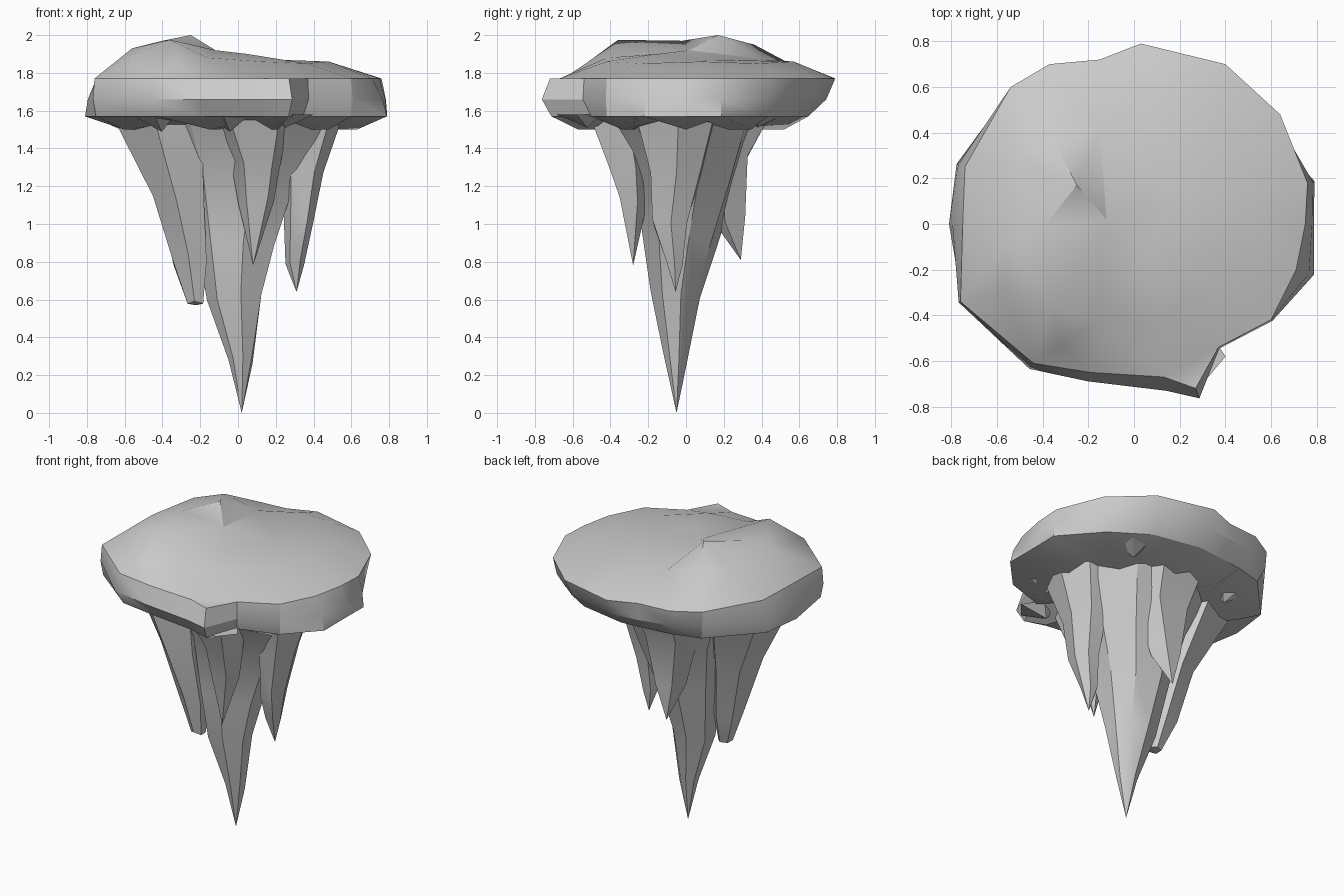
import bpy, bmesh, math, random
from mathutils import Vector
from mathutils.geometry import delaunay_2d_cdt

random.seed(4)


def finish(name, bm, angle):
    bmesh.ops.remove_doubles(bm, verts=bm.verts, dist=0.0005)
    bmesh.ops.recalc_face_normals(bm, faces=bm.faces)
    mesh = bpy.data.meshes.new(name)
    bm.to_mesh(mesh)
    bm.free()
    ob = bpy.data.objects.new(name, mesh)
    bpy.context.collection.objects.link(ob)
    bpy.ops.object.select_all(action='DESELECT')
    ob.select_set(True)
    bpy.context.view_layer.objects.active = ob
    bpy.ops.object.shade_smooth_by_angle(angle=math.radians(angle))
    return ob


def bridge(bm, a, b):
    n = len(a)
    for i in range(n):
        j = (i + 1) % n
        bm.faces.new((a[i], a[j], b[j], b[i]))


# Island rim: x, y, then outward scale of the middle and bottom edges
rim = [
    (0.75, 0.00, 1.04, 1.05), (0.76, 0.18, 1.03, 1.04), (0.64, 0.48, 0.97, 0.90),
    (0.40, 0.70, 0.94, 0.84), (0.03, 0.79, 0.94, 0.82), (-0.15, 0.72, 1.00, 0.88),
    (-0.37, 0.70, 0.96, 0.87), (-0.54, 0.60, 0.99, 0.93), (-0.74, 0.25, 1.04, 1.05),
    (-0.75, 0.00, 1.06, 1.08), (-0.76, -0.34, 1.01, 0.99), (-0.44, -0.61, 1.04, 0.97),
    (-0.19, -0.65, 1.06, 0.97), (0.13, -0.67, 1.09, 1.00), (0.27, -0.72, 1.06, 0.99),
    (0.37, -0.54, 1.01, 0.93), (0.60, -0.42, 1.01, 1.00), (0.71, -0.20, 1.08, 1.11),
]
# Low hills on the ground surface
hills = [
    (-0.25, 0.17, 2.00), (-0.36, -0.36, 1.975), (-0.56, -0.10, 1.93), (-0.40, -0.02, 1.97),
    (-0.35, 0.36, 1.95), (-0.15, 0.42, 1.87), (-0.12, 0.02, 1.92), (0.05, -0.15, 1.90),
    (0.20, 0.12, 1.87), (0.48, 0.08, 1.86), (0.08, 0.57, 1.86), (0.38, 0.38, 1.85),
    (0.36, -0.24, 1.85), (0.12, -0.42, 1.86), (-0.16, -0.42, 1.88), (-0.57, -0.28, 1.89),
    (-0.32, -0.53, 1.85), (-0.52, 0.28, 1.91),
]

# Slab: ground surface, chunky rim and creased underside
bm = bmesh.new()
n = len(rim)
ground = [(x, y, 1.77) for x, y, _, _ in rim] + hills
flat = [Vector(p[:2]) for p in ground]
edges = [(i, (i + 1) % n) for i in range(n)]
pts, _, faces, orig, _, _ = delaunay_2d_cdt(flat, edges, [], 1, 1e-5)
verts = [bm.verts.new((p.x, p.y, ground[orig[i][0]][2])) for i, p in enumerate(pts)]
for f in faces:
    bm.faces.new([verts[i] for i in f])
rings = [[], [], [], []]
for i, (x, y, m, b) in enumerate(rim):
    u = 0.66 if i % 2 else 0.80
    for ring, (s, z) in zip(rings, ((1, 1.77), (m, 1.66), (b, 1.57), (b * u, 1.50 + 0.045 * (i % 2)))):
        ring.append(bm.verts.new((x * s, y * s, z)))
for a, b in zip(rings, rings[1:]):
    bridge(bm, a, b)
hub = bm.verts.new((0, 0, 1.5))
for i in range(n):
    bm.faces.new((rings[3][i], rings[3][(i + 1) % n], hub))
finish("island_slab", bm, 32)


# Hanging rock: stacked rings of (cx, cy, z, rx, ry), ending in a tip point
def rock(name, levels, tip, sides=7, turn=0.0):
    bm = bmesh.new()
    wob = [random.uniform(0.88, 1.1) for _ in range(sides)]
    rings = []
    for cx, cy, z, rx, ry in levels:
        ring = []
        for k in range(sides):
            a = turn + math.tau * k / sides
            w = wob[k] * random.uniform(0.95, 1.06)
            dz = 0 if ring is None or not rings else random.uniform(-0.04, 0.04) * min(1, rx * 8)
            ring.append(bm.verts.new((cx + rx * w * math.cos(a), cy + ry * w * math.sin(a), z + dz)))
        rings.append(ring)
    for a, b in zip(rings, rings[1:]):
        bridge(bm, a, b)
    bm.faces.new(rings[0])
    end = bm.verts.new(tip)
    for k in range(sides):
        bm.faces.new((rings[-1][k], rings[-1][(k + 1) % sides], end))
    finish(name, bm, 32)


rock("main_root", [(0.0, 0, 1.55, 0.50, 0.44), (0.0, 0.02, 1.25, 0.34, 0.27),
                   (-0.02, -0.02, 0.92, 0.23, 0.20), (-0.02, -0.05, 0.62, 0.165, 0.13),
                   (0.01, -0.05, 0.28, 0.07, 0.06)], (0.02, -0.05, 0.0), 8, 0.2)
rock("left_root", [(-0.41, -0.05, 1.55, 0.26, 0.32), (-0.31, -0.08, 1.16, 0.14, 0.20),
                   (-0.25, -0.08, 0.80, 0.10, 0.12), (-0.225, -0.09, 0.58, 0.045, 0.05)],
     (-0.225, -0.09, 0.57), 6, 0.4)
rock("right_root", [(0.38, -0.04, 1.56, 0.20, 0.24), (0.34, -0.05, 1.26, 0.12, 0.15),
                    (0.32, -0.08, 1.00, 0.085, 0.10), (0.30, -0.06, 0.80, 0.055, 0.05)],
     (0.31, -0.055, 0.64), 6, 0.0)
rock("front_root", [(0.08, -0.35, 1.55, 0.22, 0.17), (0.10, -0.30, 1.32, 0.13, 0.12),
                    (0.10, -0.28, 1.12, 0.10, 0.085)], (0.08, -0.28, 0.78), 5, 0.3)
rock("back_root", [(-0.05, 0.30, 1.55, 0.26, 0.16), (-0.05, 0.23, 1.35, 0.19, 0.12),
                   (-0.06, 0.24, 1.02, 0.10, 0.09)], (-0.06, 0.29, 0.81), 5, 0.9)

# Small crags breaking up the underside
for i, (x, y, z) in enumerate([(0.28, -0.58, 1.51), (-0.05, -0.50, 1.49), (0.50, -0.30, 1.50),
                               (0.36, 0.42, 1.51), (-0.48, 0.36, 1.50), (-0.45, -0.38, 1.49)]):
    rock(f"crag_{i + 1}", [(x, y, 1.58, 0.12, 0.12)], (x * 0.9, y * 0.9, z), 5, i * 0.7)
